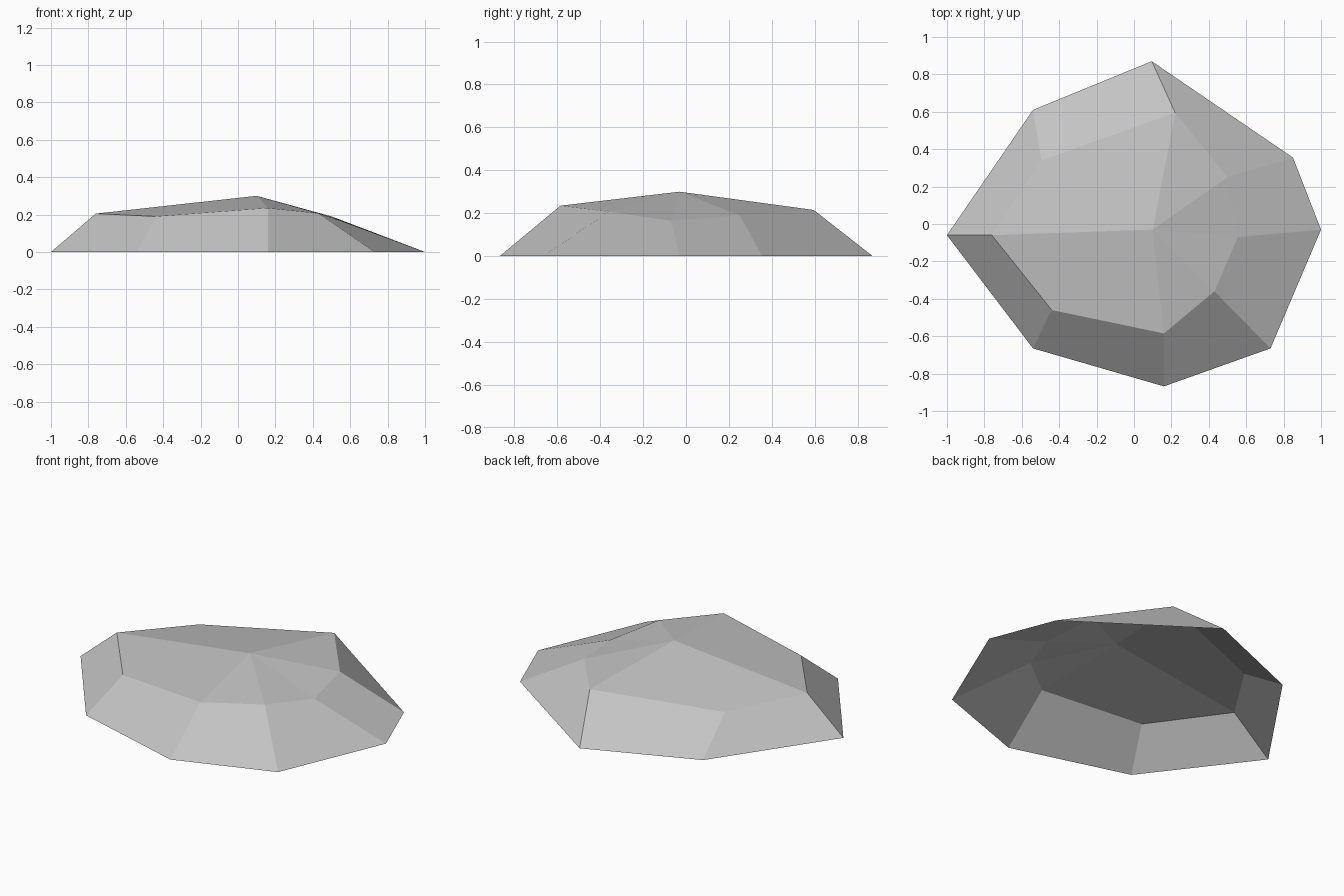
import bpy
import bmesh

cube = bpy.data.objects.get("Cube")
if cube:
    bpy.data.objects.remove(cube, do_unlink=True)

# Plain stone grey
stone = bpy.data.materials.new("stone_grey")
stone.use_nodes = True
grey = (0.55, 0.55, 0.55, 1)
stone.diffuse_color = grey
bsdf = stone.node_tree.nodes["Principled BSDF"]
bsdf.inputs["Base Color"].default_value = grey
bsdf.inputs["Roughness"].default_value = 0.9

# Ground outline and upper shoulder outline, counterclockwise from the right
ground_outline = [(-1, -.06), (-.54, -.665), (.16, -.868), (.73, -.665),
                  (1, -.03), (.85, .355), (.095, .87), (-.54, .61)]
shoulder_outline = [(-.76, -.06, .205), (-.44, -.46, .19), (.16, -.585, .235),
                    (.43, -.36, .207), (.555, -.07, .165), (.5, .25, .19),
                    (.22, .595, .215), (-.495, .34, .172)]
peak = (.1, -.03, .3)

bm = bmesh.new()
ground = [bm.verts.new((x, y, 0)) for x, y in ground_outline]
shoulder = [bm.verts.new(p) for p in shoulder_outline]
top = bm.verts.new(peak)

# Sloping sides and a faceted cap, open underneath
count = len(ground)
for i in range(count):
    j = (i + 1) % count
    bm.faces.new((ground[i], ground[j], shoulder[j], shoulder[i]))
    bm.faces.new((shoulder[i], shoulder[j], top))

mesh = bpy.data.meshes.new("flat_rock")
bm.to_mesh(mesh)
bm.free()
mesh.materials.append(stone)
rock = bpy.data.objects.new("flat_rock", mesh)
bpy.context.collection.objects.link(rock)
